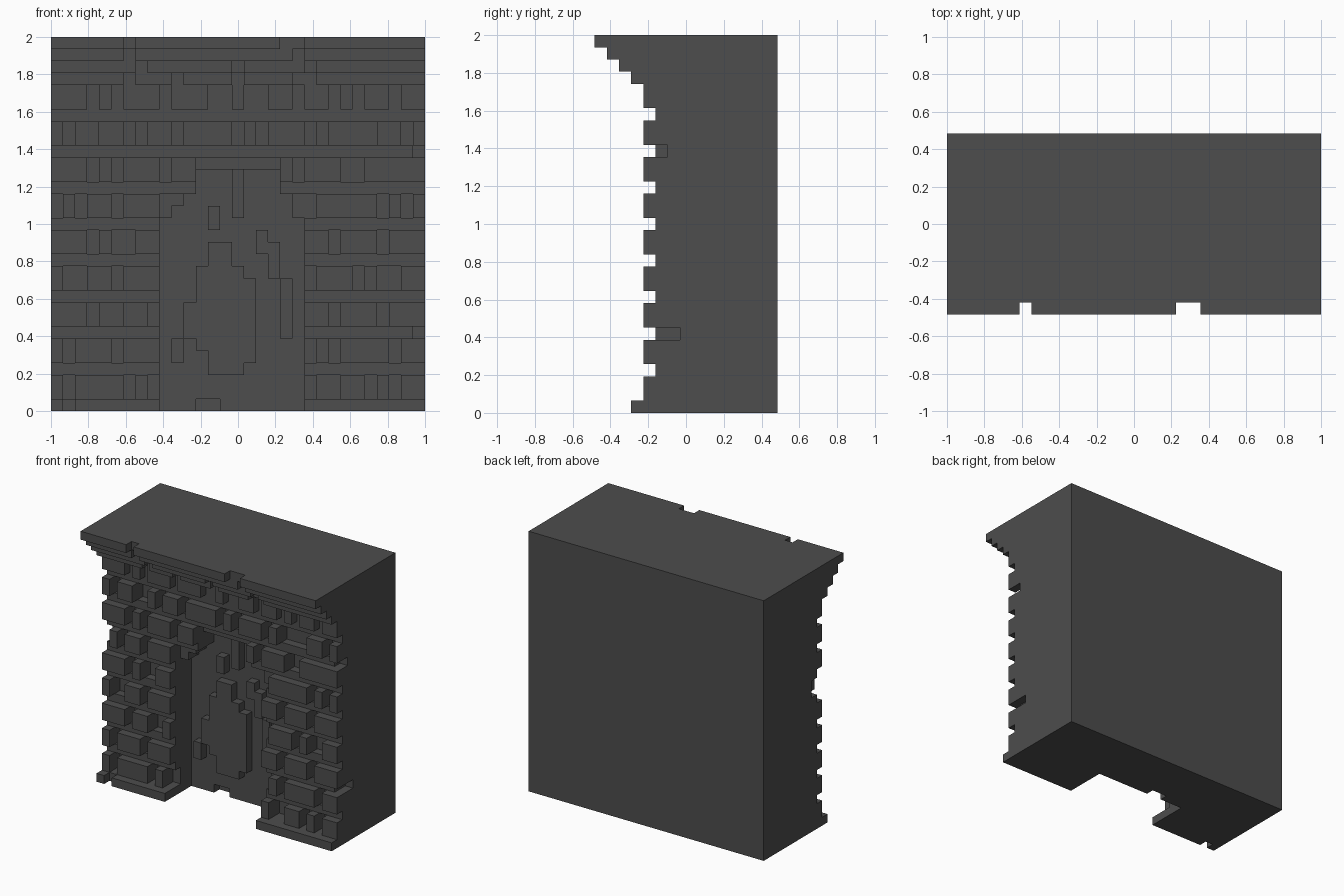
import bpy, bmesh
from mathutils import Matrix, Vector

old = bpy.data.objects.get("Cube")
if old:
    bpy.data.objects.remove(old, do_unlink=True)

U = 2 / 31          # size of one block; the wall is 31 x 15 x 31 blocks
DEPTH = 15

stone = bpy.data.materials.new("dark_grey_stone")
stone.use_nodes = True
COLOUR = (0.074, 0.074, 0.074, 1)
stone.diffuse_color = COLOUR
stone.node_tree.nodes["Principled BSDF"].inputs["Base Color"].default_value = COLOUR


def blocks(name, boxes):
    """One object from boxes (x0, x1, d0, d1, z0, z1) in block units; d counts back from the front."""
    bm = bmesh.new()
    for x0, x1, d0, d1, z0, z1 in boxes:
        size = Vector((x1 - x0, d1 - d0, z1 - z0)) * U
        mid = Vector(((x0 + x1) / 2 - 15.5, (d0 + d1) / 2 - DEPTH / 2, (z0 + z1) / 2)) * U
        bmesh.ops.create_cube(bm, size=1, matrix=Matrix.Translation(mid) @ Matrix.Diagonal(size.to_4d()))
    mesh = bpy.data.meshes.new(name)
    bm.to_mesh(mesh)
    bm.free()
    mesh.materials.append(stone)
    obj = bpy.data.objects.new(name, mesh)
    bpy.context.collection.objects.link(obj)
    return obj


def opening(z):
    """Stepped arch of the niche: left and right edge at block height z."""
    if z < 16:
        return 9, 21
    return {16: (10, 20), 17: (11, 20), 18: (12, 19), 19: (12, 19)}.get(z)


# Solid back, full width
blocks("back_wall", [(0, 31, 9, 15, 0, 31)])

# Niche back face, with a low gap at its foot
blocks("niche_back", [(9, 12, 8, 9, 0, 20), (12, 14, 8, 9, 1, 20), (14, 21, 8, 9, 0, 20)])

# Raised rough patches in the niche
blocks("niche_relief", [
    (13, 15, 7, 8, 3, 14), (15, 16, 7, 8, 3, 12), (16, 17, 7, 8, 4, 11),
    (12, 13, 7, 8, 5, 12), (17, 18, 7, 8, 13, 15), (18, 19, 7, 8, 11, 14),
    (19, 20, 7, 8, 6, 11), (13, 14, 7, 8, 15, 17), (15, 16, 7, 8, 16, 20),
    (10, 11, 7, 8, 4, 6), (11, 12, 7, 8, 6, 9)])

# Wall around the niche: bed joints stand one block ahead of the upright joints
wall = []
for z in range(31):
    front = 5 if z % 3 == 0 or z > 24 else 6
    gap = opening(z)
    for a, b in ([(0, gap[0]), (gap[1], 31)] if gap else [(0, 31)]):
        if z in (6, 21) and b == 31:      # chipped bed joints at the left end
            wall.append((a, 30, front, 9, z, z + 1))
            wall.append((30, 31, 7 if z == 6 else 6, 9, z, z + 1))
        else:
            wall.append((a, b, front, 9, z, z + 1))
blocks("mortar_wall", wall)

# Protruding stones: each course is two blocks high
COURSES = {
    1: [(0, 1), (2, 6), (7, 8), (21, 22), (24, 26), (27, 28), (29, 31)],
    4: [(0, 1), (2, 5), (6, 9), (22, 23), (24, 28), (29, 31)],
    7: [(0, 3), (4, 6), (8, 9), (21, 23), (24, 27), (28, 31)],
    10: [(0, 1), (3, 5), (6, 9), (22, 25), (26, 27), (29, 31)],
    13: [(0, 3), (4, 5), (7, 9), (21, 23), (24, 27), (28, 31)],
    16: [(1, 2), (3, 5), (6, 9), (22, 27), (28, 29), (30, 31)],
    19: [(0, 3), (4, 5), (6, 9), (10, 12), (19, 20), (21, 24), (26, 31)],
    22: [(0, 1), (2, 4), (6, 7), (8, 10), (11, 15), (16, 17), (18, 21), (22, 23), (27, 29), (30, 31)],
    25: [(0, 3), (4, 5), (6, 9), (10, 13), (15, 16), (18, 20), (21, 23), (24, 25), (26, 28), (29, 31)],
}
blocks("wall_stones", [(a, b, 4, 6 if z < 25 else 5, z, z + 2)
                       for z, row in COURSES.items() for a, b in row])

# Stepped cornice with chipped edges
CORNICE = {
    27: [(0, 6), (7, 10), (11, 15), (16, 20), (22, 31)],
    28: [(0, 7), (8, 15), (16, 21), (22, 31)],
    29: [(0, 6), (7, 20), (21, 31)],
    30: [(0, 6), (7, 19), (21, 31)],
}
cornice = []
for z, row in CORNICE.items():
    d = 30 - z
    cornice.append((0, 31, d + 1, 5, z, z + 1))
    cornice += [(a, b, d, d + 1, z, z + 1) for a, b in row]
blocks("cornice", cornice)

# Base course either side of the niche
blocks("base_course", [(0, 1, 3, 5, 0, 1), (1, 2, 4, 5, 0, 1), (2, 9, 3, 5, 0, 1), (21, 31, 3, 5, 0, 1)])
